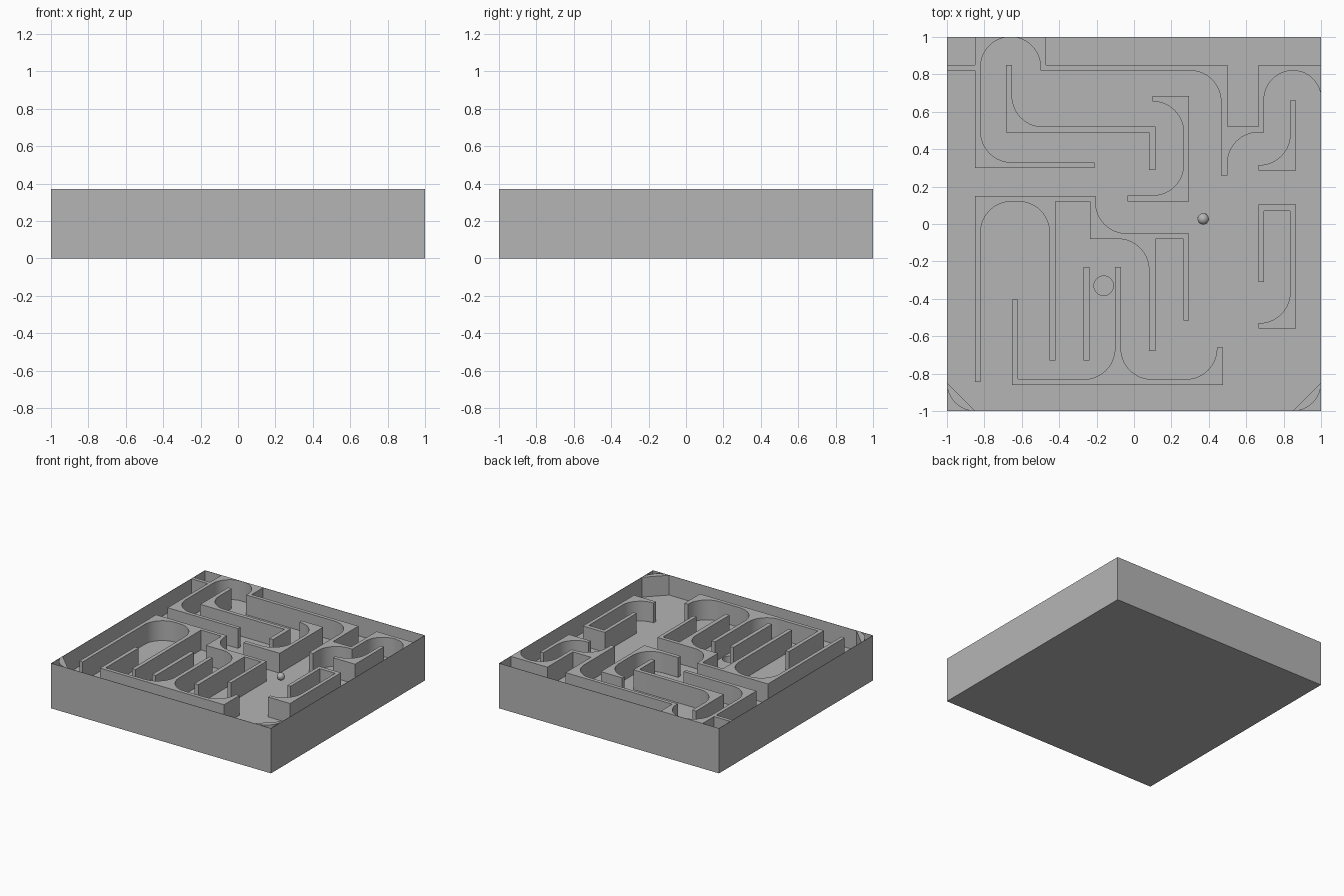
import bpy, bmesh, math
from mathutils import Vector

if "Cube" in bpy.data.objects:
    bpy.data.objects.remove(bpy.data.objects["Cube"])

TOP, FLOOR, R = 0.37, 0.207, 0.165
grey = bpy.data.materials.new("plain_grey")
grey.diffuse_color = (0.46, 0.46, 0.46, 1)
grey.use_nodes = True
grey.node_tree.nodes["Principled BSDF"].inputs["Base Color"].default_value = grey.diffuse_color


def finish(bm, name):
    bmesh.ops.recalc_face_normals(bm, faces=bm.faces[:])
    me = bpy.data.meshes.new(name)
    bm.to_mesh(me)
    bm.free()
    ob = bpy.data.objects.new(name, me)
    bpy.context.collection.objects.link(ob)
    me.materials.append(grey)
    return ob


def select(ob):
    bpy.ops.object.select_all(action='DESELECT')
    ob.select_set(True)
    bpy.context.view_layer.objects.active = ob


def outline(pts, n=14):
    """Turn (x, y) corners and (x, y, radius) fillets into a closed outline."""
    out = []
    for i, p in enumerate(pts):
        c = Vector(p[:2])
        if len(p) == 2:
            new = [c]
        else:
            r = p[2]
            u = (Vector(pts[i - 1][:2]) - c).normalized()
            v = (Vector(pts[(i + 1) % len(pts)][:2]) - c).normalized()
            m = c + (u + v) * r
            new = [m - r * (v * math.cos(t) + u * math.sin(t))
                   for t in (math.pi / 2 * k / n for k in range(n + 1))]
        for q in new:
            if not out or (q - out[-1]).length > 1e-4:
                out.append(q)
    if (out[0] - out[-1]).length < 1e-4:
        out.pop()
    return out


def wall(name, pts):
    bm = bmesh.new()
    lim = lambda a: max(-0.998, min(0.998, a))
    f = bm.faces.new([bm.verts.new((lim(q.x), lim(q.y), FLOOR - 0.005)) for q in outline(pts)])
    ext = bmesh.ops.extrude_face_region(bm, geom=[f])
    for e in ext["geom"]:
        if isinstance(e, bmesh.types.BMVert):
            e.co.z = TOP
    ob = finish(bm, name)
    select(ob)
    bpy.ops.object.shade_smooth_by_angle(angle=math.radians(30))


# Tray: solid block with a thin rim and a sunken floor
bm = bmesh.new()
bmesh.ops.create_cube(bm, size=2)
for v in bm.verts:
    v.co.z = TOP if v.co.z > 0 else 0
bm.normal_update()
top = max(bm.faces, key=lambda f: f.calc_center_median().z)
bmesh.ops.inset_region(bm, faces=[top], thickness=0.004)
inner = bmesh.ops.extrude_discrete_faces(bm, faces=[top])["faces"][0]
for v in inner.verts:
    v.co.z = FLOOR
tray = finish(bm, "tray")

# Goal hole in the floor
bpy.ops.mesh.primitive_cylinder_add(vertices=32, radius=0.052, depth=0.3,
                                    location=(-0.162, -0.33, 0.19))
cutter = bpy.context.object
cutter.hide_render = True
mod = tray.modifiers.new("goal_hole", 'BOOLEAN')
mod.operation = 'DIFFERENCE'
mod.object = cutter
select(tray)
bpy.ops.object.modifier_apply(modifier=mod.name)
bpy.data.objects.remove(cutter)

# Maze walls, inner corners filleted
wall("back_left_wall", [
    (-.66, 1), (-.82, 1, .16), (-.82, .33, R), (-.21, .33), (-.21, .3), (-.85, .3),
    (-.85, .82), (-1, .82), (-1, .85), (-.85, .85), (-.85, 1)])
wall("back_right_wall", [
    (-.66, 1), (-.47, 1), (-.47, .85), (.5, .85), (.5, .52), (.665, .52), (.665, .85),
    (1, .85), (1, .67), (1, .82, .15), (.695, .82, .155), (.695, .49), (.5, .49, R),
    (.5, .26), (.465, .26), (.465, .82, R), (-.5, .82), (-.5, 1, .16)])
wall("step_wall", [
    (-.685, .85), (-.652, .85), (-.652, .52, R), (.115, .52), (.115, .29), (.08, .29),
    (.08, .488), (-.685, .488)])
wall("bracket_wall", [
    (.1, .685), (.295, .685), (.295, .12), (-.035, .12), (-.035, .153), (.265, .153, R),
    (.265, .655, R - .001), (.1, .655)])
wall("right_hook_wall", [
    (.865, .66), (.835, .66), (.835, .315, R), (.665, .315), (.665, .285), (.865, .285)])
wall("right_loop_wall", [
    (.665, .103), (.865, .103), (.865, -.56), (.665, -.56), (.665, -.53), (.835, -.53, R),
    (.835, .07), (.695, .07), (.695, -.31), (.665, -.31)])
wall("comb_wall", [
    (-.85, .15), (-.205, .15), (-.205, -.05, R), (.295, -.05), (.295, -.515),
    (.265, -.515), (.265, -.08), (.115, -.08), (.115, -.68), (.08, -.68), (.08, -.08, R),
    (-.235, -.08), (-.235, .12), (-.42, .12), (-.42, -.73), (-.452, -.73), (-.452, .12, R),
    (-.82, .12, R), (-.82, -.845), (-.85, -.845)])
wall("front_wall", [
    (-.652, -.405), (-.62, -.405), (-.62, -.83), (-.102, -.83, R), (-.102, -.23),
    (-.07, -.23), (-.07, -.83, R), (.443, -.83, R), (.443, -.66), (.475, -.66),
    (.475, -.86), (-.652, -.86)])
wall("short_wall", [(-.27, -.73), (-.237, -.73), (-.237, -.23), (-.27, -.23)])

# Rounded front corners of the tray
for side, s in (("left", -1), ("right", 1)):
    wall(side + "_corner_fillet", [(s, -1), (s, -.85), (s, -1, .15), (s * .85, -1)][1:])

# Ball
bpy.ops.mesh.primitive_uv_sphere_add(segments=32, ring_count=16, radius=0.03,
                                     location=(0.37, 0.027, FLOOR + 0.03))
ball = bpy.context.object
ball.name = "ball"
ball.data.materials.append(grey)
bpy.ops.object.shade_smooth()
